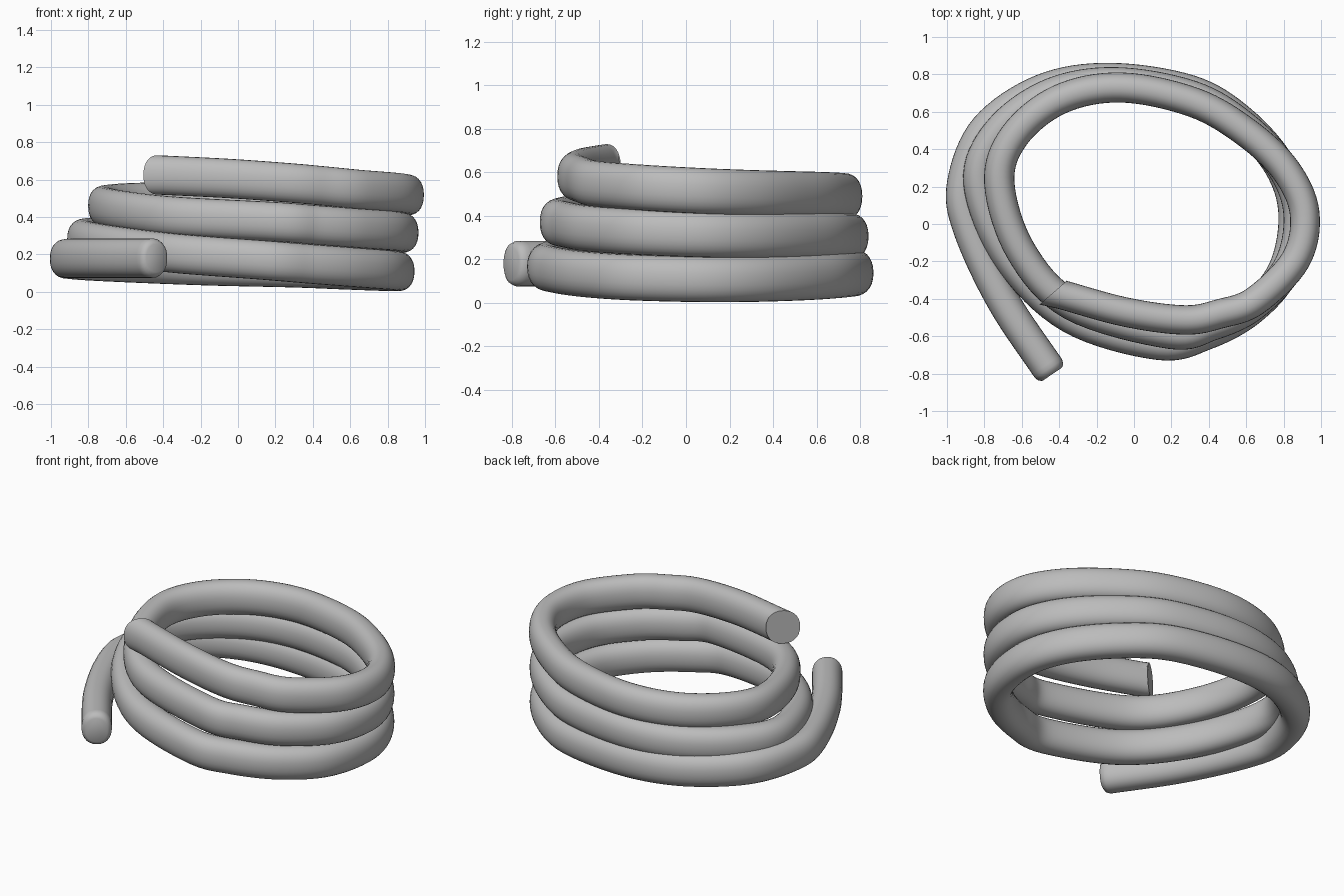
import bpy
import bmesh
from math import cos, sin, pi, copysign
from mathutils import Vector

default_cube = bpy.data.objects.get("Cube")
if default_cube:
    bpy.data.objects.remove(default_cube, do_unlink=True)

SIDES = 28
STEPS = 8
HALF_HEIGHT = 0.105
WIDE, NARROW = 0.088, 0.078

# Plan of the lowest and highest loops, clockwise from the left edge
lowest_loop = [(-.912, .22), (-.79, .51), (-.49, .715), (-.13, .775), (.3, .71),
               (.57, .55), (.78, .31), (.858, .05), (.8, -.25), (.62, -.46),
               (.38, -.59), (.13, -.642), (-.34, -.5), (-.67, -.18)]
highest_loop = [(-.72, .22), (-.64, .47), (-.4, .665), (-.07, .73), (.32, .65),
                (.6, .49), (.81, .29), (.912, .06), (.865, -.19), (.65, -.41),
                (.46, -.48), (.27, -.513), (-.32, -.35), (-.52, -.1)]
# Heights at the left, back, right and front of each turn, then the end
height_slots = [0, 3, 7, 11]
heights = [.175, .138, .109, .17, .28, .306, .315, .375, .458, .49, .515, .583, .64]


def cubic(a, b, c, d, t):
    """Rounded step from b to c, guided by a and d."""
    return (b + (c - a) * (t / 2)
            + (a * 2 - b * 5 + c * 4 - d) * (t * t / 2)
            + (b * 3 - a - c * 3 + d) * (t ** 3 / 2))


def height_at(turn, slot):
    """Blend smoothly between the quarter-turn heights."""
    count = len(lowest_loop)
    marks = [t * count + s for t in range(4) for s in height_slots]
    place = turn * count + slot
    i = max(k for k, mark in enumerate(marks) if mark <= place)
    t = (place - marks[i]) / (marks[i + 1] - marks[i])
    return cubic(heights[max(i - 1, 0)], heights[i], heights[i + 1],
                 heights[min(i + 2, len(heights) - 1)], t)


def coil_path():
    """Control points: loose tail, three turns, then the upper end."""
    path = [Vector((-.437, -.803, .18)), Vector((-.7, -.41, .18)),
            Vector((-.882, -.02, .179))]
    for turn in range(3):
        for slot, (low, high) in enumerate(zip(lowest_loop, highest_loop)):
            if turn == 2 and slot > height_slots[-1]:
                break
            plan = Vector(low).lerp(Vector(high), (turn / 2) ** 1.2)
            path.append(Vector((plan.x, plan.y, height_at(turn, slot))))
    path += [Vector((-.05, -.47, .606)), Vector((-.43, -.365, .625))]
    return path


def smooth_path(points):
    """Run a rounded curve through all the control points."""
    padded = [points[0] * 2 - points[1]] + points + [points[-1] * 2 - points[-2]]
    result = []
    for a, b, c, d in zip(padded, padded[1:], padded[2:], padded[3:]):
        result += [cubic(a, b, c, d, step / STEPS) for step in range(STEPS)]
    result.append(points[-1].copy())
    return result


def soft(value):
    """Make the oval section slightly squarer."""
    return copysign(abs(value) ** 0.9, value)


def add_ring(bm, centre, across, up, width, scale):
    ring = []
    for i in range(SIDES):
        angle = 2 * pi * i / SIDES
        ring.append(bm.verts.new(centre + across * (soft(cos(angle)) * width * scale)
                                 + up * (soft(sin(angle)) * HALF_HEIGHT * scale)))
    return ring


def build_tube(name, material):
    bm = bmesh.new()
    path = smooth_path(coil_path())
    last = len(path) - 1
    rings = []
    for i, centre in enumerate(path):
        tangent = (path[min(i + 1, last)] - path[max(i - 1, 0)]).normalized()
        across = tangent.cross(Vector((0, 0, 1))).normalized()
        up = across.cross(tangent).normalized()
        width = WIDE + (NARROW - WIDE) * i / last
        # The upper end is cut on a slant
        if i == last:
            across = Vector((.75, .65, 0)).normalized()
            up = Vector((0, 0, 1))
            width = 0.1
        if i == 0:
            # Rounded rim of the loose tail
            for scale, back in ((.72, 0), (.9, .012)):
                rings.append(add_ring(bm, centre + tangent * back, across, up, width, scale))
            centre = centre + tangent * .035
        rings.append(add_ring(bm, centre, across, up, width, 1))
    for first, second in zip(rings, rings[1:]):
        for k in range(SIDES):
            n = (k + 1) % SIDES
            bm.faces.new((first[k], first[n], second[n], second[k]))
    bm.faces.new(rings[0])
    bm.faces.new(rings[-1])
    bmesh.ops.recalc_face_normals(bm, faces=bm.faces)
    mesh = bpy.data.meshes.new(name)
    bm.to_mesh(mesh)
    bm.free()
    mesh.materials.append(material)
    tube = bpy.data.objects.new(name, mesh)
    bpy.context.collection.objects.link(tube)
    return tube


# Plain grey finish
grey = bpy.data.materials.new("plain_grey")
grey.use_nodes = True
colour = (.5, .5, .5, 1)
grey.diffuse_color = colour
grey.node_tree.nodes["Principled BSDF"].inputs["Base Color"].default_value = colour

coil = build_tube("coiled_tube", grey)
bpy.context.view_layer.objects.active = coil
coil.select_set(True)
bpy.ops.object.shade_smooth_by_angle(angle=pi / 4)
